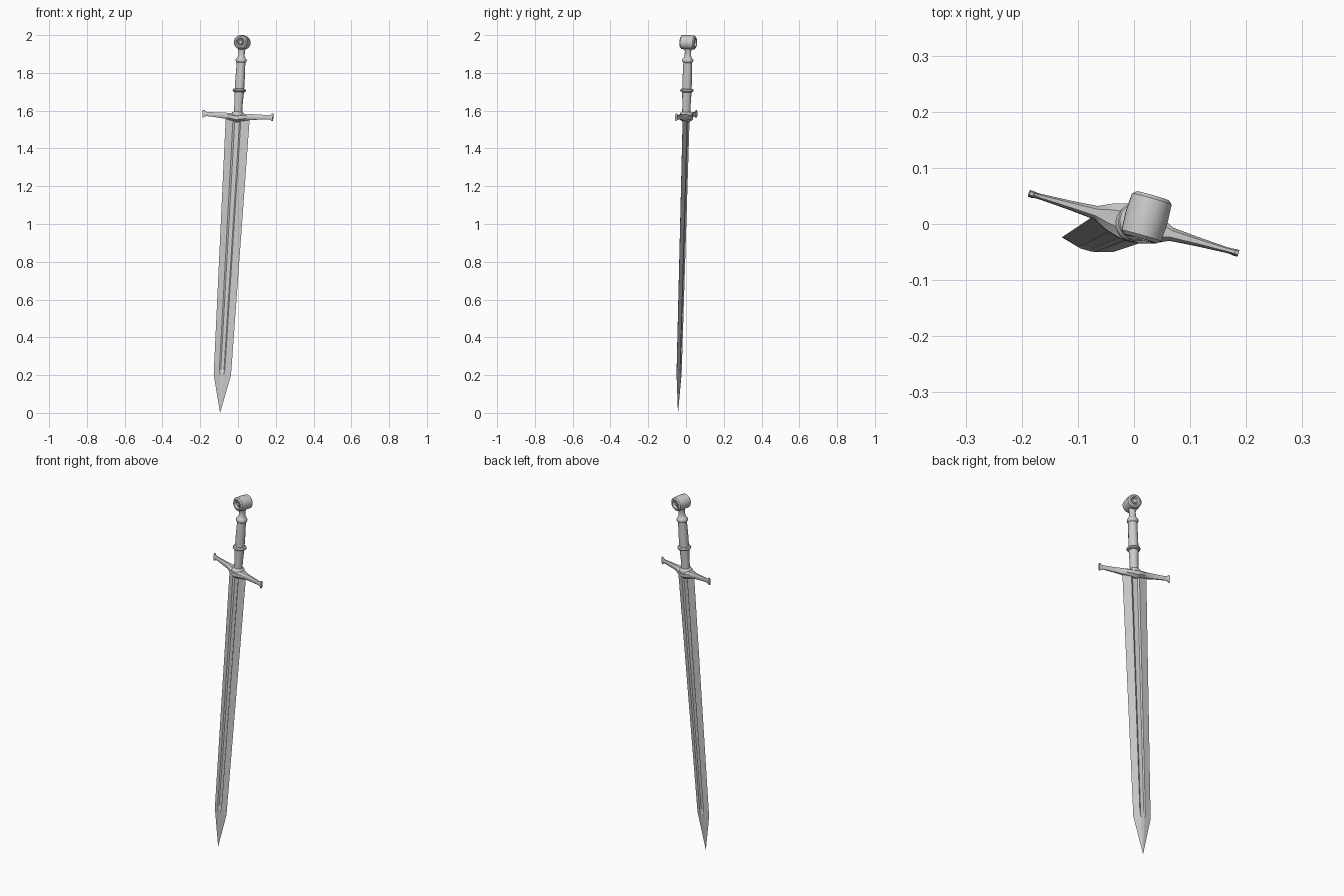
import bpy, bmesh, math
from mathutils import Matrix, Vector

if "Cube" in bpy.data.objects:
    bpy.data.objects.remove(bpy.data.objects["Cube"])

# Tilted sword frame: X along the guard, Z up the blade, origin at the guard
Z = Vector((0.117, 0.054, 1.955)).normalized()
X = Vector((0.374, -0.107, -0.018))
X = (X - Z * X.dot(Z)).normalized()
Y = Z.cross(X)
frame = Matrix.Translation((-0.001, 0.001, 1.57)) @ Matrix((X, Y, Z)).transposed().to_4x4()


def loft(name, rings, smooth=None, closed=False):
    """Skin a list of equal-length rings; cap the ends unless closed."""
    bm = bmesh.new()
    vs = [[bm.verts.new(p) for p in r] for r in rings]
    n = len(vs[0])
    pairs = list(zip(vs, vs[1:])) + ([(vs[-1], vs[0])] if closed else [])
    for a, b in pairs:
        for i in range(n):
            j = (i + 1) % n
            bm.faces.new((a[i], a[j], b[j], b[i]))
    if not closed:
        bm.faces.new(vs[0])
        bm.faces.new(vs[-1])
    bmesh.ops.remove_doubles(bm, verts=bm.verts, dist=1e-5)
    bmesh.ops.recalc_face_normals(bm, faces=bm.faces)
    me = bpy.data.meshes.new(name)
    bm.to_mesh(me)
    bm.free()
    ob = bpy.data.objects.new(name, me)
    bpy.context.collection.objects.link(ob)
    ob.matrix_world = frame
    if smooth:
        bpy.ops.object.select_all(action='DESELECT')
        bpy.context.view_layer.objects.active = ob
        ob.select_set(True)
        bpy.ops.object.shade_smooth_by_angle(angle=math.radians(smooth))
    return ob


def circle(r, h, n, axis='Z', c=0.0):
    pts = []
    for i in range(n):
        a = 2 * math.pi * (i + 0.5) / n
        u, v = r * math.cos(a), r * math.sin(a)
        pts.append((u, v, h) if axis == 'Z' else (u, h, v + c))
    return pts


# Blade: bevelled edges with a central fuller that closes before the point
def blade_ring(z, w, ridge, t, groove):
    half = [(w, 0), (ridge, t), (ridge * 0.6, groove), (-ridge * 0.6, groove), (-ridge, t)]
    return [(x, y, z) for x, y in half] + [(-x, -y, z) for x, y in half]

loft("blade", [
    blade_ring(-0.005, 0.066, 0.022, 0.013, 0.007),
    blade_ring(-1.345, 0.048, 0.015, 0.010, 0.005),
    blade_ring(-1.372, 0.0475, 0.010, 0.010, 0.010),
    blade_ring(-1.571, 0.0008, 0.0003, 0.0005, 0.0005),
])


# Crossguard: slim arms swelling to a drooping centre, flared ends
def guard_ring(x, zc, hz, hy):
    prof = [(1, .45), (.5, 1), (-.5, 1), (-1, .45), (-1, -.45), (-.5, -1), (.5, -1), (1, -.45)]
    return [(x, a * hy, zc + b * hz) for a, b in prof]

arm = [(0.02, -0.006, 0.020, 0.031), (0.045, -0.003, 0.018, 0.024),
       (0.07, 0.0, 0.016, 0.012), (0.12, 0.002, 0.013, 0.008),
       (0.172, 0.004, 0.011, 0.005), (0.182, 0.004, 0.014, 0.005),
       (0.187, 0.004, 0.020, 0.006), (0.194, 0.004, 0.020, 0.006)]
stations = [(-x, z, h, y) for x, z, h, y in reversed(arm)] + [(0, -0.009, 0.023, 0.033)] + arm
loft("crossguard", [guard_ring(*s) for s in stations], 35)

# Grip: turned handle with a collar, a middle ring, an upper ring and a neck
grip = [(0.033, 0.004), (0.033, 0.014), (0.029, 0.020), (0.022, 0.024), (0.022, 0.060),
        (0.025, 0.128), (0.033, 0.131), (0.036, 0.137), (0.033, 0.144), (0.025, 0.147),
        (0.025, 0.200), (0.023, 0.285), (0.028, 0.289), (0.030, 0.297), (0.027, 0.305),
        (0.022, 0.310), (0.017, 0.320), (0.017, 0.345), (0.022, 0.368)]
loft("grip", [circle(r, z, 16) for r, z in grip], 40)

# Pommel: thick wheel across the grip with dished faces and a centre stud
c = 0.392
side = [(0.0001, 0.034), (0.009, 0.034), (0.012, 0.028), (0.017, 0.028),
        (0.022, 0.040), (0.030, 0.040), (0.037, 0.034)]
wheel = [(r, -y) for r, y in side] + [(0.039, 0.0)] + list(reversed(side))
loft("pommel", [circle(r, y, 20, 'Y', c) for r, y in wheel], 35)
